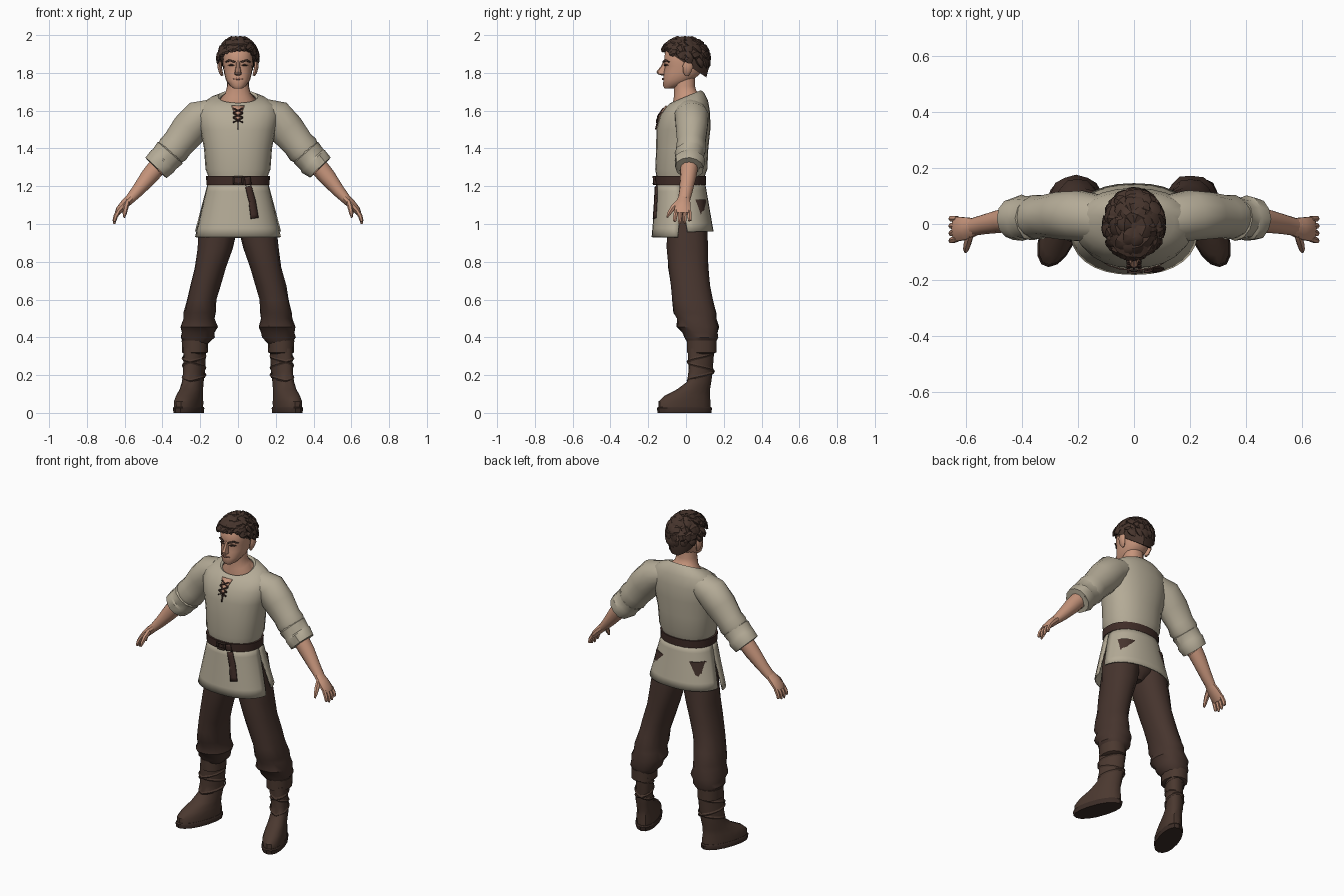
import bpy, bmesh, math, random
from math import sin, cos, pi
from mathutils import Vector
from mathutils.bvhtree import BVHTree

random.seed(4)
if "Cube" in bpy.data.objects:
    bpy.data.objects.remove(bpy.data.objects["Cube"])


def material(name, *rgb):
    m = bpy.data.materials.new(name)
    m.use_nodes = True
    m.diffuse_color = (*rgb, 1)
    m.node_tree.nodes["Principled BSDF"].inputs["Base Color"].default_value = (*rgb, 1)
    return m


linen = material("linen", .46, .41, .31)
skin = material("skin", .57, .30, .20)
lip = material("lip", .38, .17, .12)
cloth = material("dark_cloth", .062, .035, .027)
leather = material("boot_leather", .07, .04, .029)
sole_mat = material("sole_leather", .045, .026, .02)
belt_mat = material("belt_leather", .05, .025, .02)
hair_mat = material("brown_hair", .06, .034, .025)


def sheet(name, rows, mat, closed=True, caps=True, thick=0):
    """Skin a list of equally long point rows with quads."""
    bm = bmesh.new()
    grid = [[bm.verts.new(p) for p in row] for row in rows]
    n = len(grid[0])
    for a, b in zip(grid, grid[1:]):
        for i in range(n if closed else n - 1):
            j = (i + 1) % n
            bm.faces.new((a[i], a[j], b[j], b[i]))
    if closed and caps:
        bm.faces.new(grid[0])
        bm.faces.new(grid[-1])
    bmesh.ops.recalc_face_normals(bm, faces=bm.faces)
    me = bpy.data.meshes.new(name)
    bm.to_mesh(me)
    bm.free()
    me.materials.append(mat)
    me.shade_smooth()
    me.set_sharp_from_angle(angle=math.radians(38))
    ob = bpy.data.objects.new(name, me)
    bpy.context.collection.objects.link(ob)
    if thick:
        mod = ob.modifiers.new("thickness", "SOLIDIFY")
        mod.thickness = thick
        mod.offset = 0
    return ob


def bow(v, p):
    return math.copysign(abs(v) ** (2 / p), v)


def stack(name, rings, mat, n=18, p=2.2, rough=0, caps=True, warp=None):
    """Level rings: x, y, z, x radius, y radius, optional slope along y."""
    rows = []
    for x, y, z, rx, ry, *slope in rings:
        row = []
        for i in range(n):
            a = 2 * pi * i / n
            k = 1 + random.uniform(-rough, rough)
            dy = ry * bow(sin(a), p) * k
            v = Vector((x + rx * bow(cos(a), p) * k, y + dy, z + (slope[0] * dy if slope else 0)))
            row.append(warp(v) if warp else v)
        rows.append(row)
    return sheet(name, rows, mat, caps=caps)


def limb(name, rings, mat, n=12, up=(0, 1, 0), rough=0):
    """Rings square to a path: x, y, z, radius across, radius along up."""
    pts = [Vector(r[:3]) for r in rings]
    rows = []
    for i, r in enumerate(rings):
        t = (pts[min(i + 1, len(pts) - 1)] - pts[max(i - 1, 0)]).normalized()
        u = Vector(up).cross(t).normalized()
        w = t.cross(u)
        rows.append([pts[i] + (u * r[3] * cos(a) + w * r[4] * sin(a)) * (1 + random.uniform(-rough, rough))
                     for a in (2 * pi * k / n for k in range(n))])
    return sheet(name, rows, mat)


def surface(ob):
    me = ob.data
    return BVHTree.FromPolygons([v.co for v in me.vertices], [p.vertices[:] for p in me.polygons])


def strip(name, path, mat, tree, steps=4, lift=.004):
    """Thin band laid on the front of a surface: x, z, half width."""
    rows = []
    for a, b in zip(path, path[1:]):
        for k in range(steps + 1):
            x, z, w = (Vector(a).lerp(Vector(b), k / steps))
            d = Vector((b[0] - a[0], b[1] - a[1])).normalized()
            row = []
            for side in (-1, 0, 1):
                px, pz = x - d.y * w * side, z + d.x * w * side
                hit = tree.ray_cast(Vector((px, -1, pz)), Vector((0, 1, 0)))[0]
                row.append((px, (hit.y if hit else -.1) - lift, pz))
            rows.append(row)
    return sheet(name, rows, mat, closed=False, thick=.008)


# Tunic body with sloping neckline
body = stack("tunic_body", [
    (0, -.03, 1.2, .15, .122), (0, -.028, 1.26, .16, .13), (0, -.025, 1.29, .172, .138),
    (0, -.02, 1.4, .18, .138), (0, -.014, 1.5, .2, .143), (0, -.005, 1.58, .215, .133, .05),
    (0, .005, 1.635, .195, .112, .15), (0, .005, 1.665, .145, .092, .3),
    (0, 0, 1.675, .105, .08, .42), (0, 0, 1.665, .094, .07, .42)], linen, n=24, caps=False)

# Tunic skirt: front and back panels, open at the sides
skirts = {}
for label, mid, low in (("front", -pi / 2, .93), ("back", pi / 2, .96)):
    rows = []
    for k in range(7):
        t = k / 6
        half = pi / 2 - .16 * max(0, t - .25)
        rows.append([(( .155 + .07 * t) * bow(cos(a), 2.3), -.028 + .01 * t + (.125 + .035 * t) * bow(sin(a), 2.3),
                      1.22 + (low - 1.22) * t) for a in (mid - half + 2 * half * i / 14 for i in range(15))])
    skirts[label] = sheet(label + "_skirt", rows, linen, closed=False, thick=.008)

# Belt with buckle and hanging end
belt = stack("belt", [(0, -.03, 1.205, .15, .115), (0, -.03, 1.207, .167, .135),
                      (0, -.03, 1.253, .169, .137), (0, -.03, 1.255, .15, .115)], belt_mat, n=24)
belt_tree, skirt_tree = surface(belt), surface(skirts["front"])
strip("belt_end", [(.055, 1.2, .016), (.075, 1.12, .018), (.088, 1.03, .02)], belt_mat, skirt_tree, lift=.009)
strip("belt_loop", [(.05, 1.25, .015), (.055, 1.2, .017)], belt_mat, belt_tree, lift=.008)
for x in (-.02, .025):
    strip("buckle_side", [(x, 1.262, .005), (x, 1.2, .005)], sole_mat, belt_tree, lift=.007)
for z in (1.212, 1.248):
    strip("buckle_bar", [(-.02, z, .005), (.025, z, .005)], sole_mat, belt_tree, lift=.007)

# Neck, open collar and laces
stack("neck", [(0, 0, 1.58, .1, .07), (0, 0, 1.655, .098, .074, .42), (0, -.005, 1.69, .068, .06, .3),
               (0, -.008, 1.73, .058, .056), (0, -.01, 1.8, .058, .06)], skin)
chest = surface(body)
strip("collar_opening", [(0, 1.625, .034), (0, 1.545, .004)], skin, chest)
strip("collar_seam", [(0, 1.545, .004), (0, 1.5, .002)], belt_mat, chest)
for z in (1.6, 1.575, 1.55):
    for s in (1, -1):
        strip("lace", [(-.026 * s, z + .012, .003), (.026 * s, z - .012, .003)], belt_mat, chest, lift=.01)

# Head, nose and face
head = stack("head", [
    (0, -.09, 1.718, .024, .024), (0, -.072, 1.732, .043, .05), (0, -.042, 1.762, .064, .079),
    (0, -.018, 1.8, .074, .1), (0, -.012, 1.835, .078, .1), (0, -.012, 1.858, .08, .106),
    (0, -.008, 1.91, .079, .104), (0, 0, 1.96, .055, .075)], skin, p=2.3)
stack("nose", [(0, -.11, 1.787, .012, .02), (0, -.124, 1.793, .02, .026), (0, -.127, 1.806, .017, .03),
               (0, -.113, 1.835, .011, .02), (0, -.104, 1.862, .012, .016)], skin, n=8)
face = surface(head)
strip("mouth", [(-.025, 1.767, .002), (0, 1.768, .005), (.025, 1.767, .002)], lip, face, lift=.003)
for s, label in ((1, "left"), (-1, "right")):
    strip(label + "_brow", [(.016 * s, 1.858, .004), (.045 * s, 1.866, .005), (.064 * s, 1.857, .002)],
          hair_mat, face, lift=.005)
    strip(label + "_eye", [(.02 * s, 1.84, .001), (.036 * s, 1.842, .005), (.053 * s, 1.841, .001)],
          hair_mat, face, lift=.003)
    limb(label + "_ear", [(.083 * s, .005, 1.785, .006, .008), (.09 * s, .005, 1.8, .01, .02),
                          (.098 * s, .01, 1.835, .012, .028), (.096 * s, .012, 1.86, .008, .018)], skin, n=8)

# Hair: cap plus swept tufts
stack("hair_cap", [(0, 0, 1.848, .084, .11, -.67), (0, 0, 1.885, .097, .119, -.5),
                   (0, -.003, 1.93, .094, .115, -.2), (0, -.005, 1.965, .07, .088), (0, 0, 1.982, .03, .04)],
      hair_mat, n=14, rough=.04)


def scalp(az, th, lift):
    r = sin(min(th, pi / 2)) * lift - .08 * max(0, th - pi / 2)
    z = cos(th) * .108 * lift if th < pi / 2 else -.1 * (th - pi / 2)
    return Vector((.1 * r * cos(az), -.006 + .122 * r * sin(az), 1.876 + z))


for row, (count, start) in enumerate(((7, .1), (12, .4), (16, .75), (18, 1.1), (16, 1.45))):
    for i in range(count):
        az = 2 * pi * (i + random.random() * .6) / count
        limit = 1.72 + .6 * sin(az)
        th = min(start, limit - .3)
        end = min(th + random.uniform(.5, .7), limit + random.uniform(-.05, .12))
        twist = random.uniform(.1, .35)
        path = [scalp(az + twist * k, th + (end - th) * k, lift)
                for k, lift in ((0, .96), (.4, 1.06), (.75, 1.08), (1, 1.06))]
        wide = random.uniform(.022, .03)
        limb("hair_tuft", [(*q, wide * k, .011 * k) for q, k in zip(path, (.6, 1, .75, .06))],
             hair_mat, n=5, up=path[1] - Vector((0, 0, 1.86)))

for s, label in ((1, "left"), (-1, "right")):
    # Sleeve, rolled cuff and forearm
    limb(label + "_sleeve", [(.13 * s, .02, 1.595, .07, .085), (.2 * s, .03, 1.565, .095, .092),
                             (.26 * s, .03, 1.5, .096, .085), (.32 * s, .027, 1.425, .084, .075),
                             (.345 * s, .025, 1.395, .088, .08), (.37 * s, .022, 1.365, .075, .07)],
         linen, n=14, rough=.03)
    limb(label + "_cuff", [(.35 * s, .02, 1.39, .06, .06), (.36 * s, .02, 1.378, .086, .08),
                           (.392 * s, .02, 1.342, .079, .076), (.4 * s, .02, 1.333, .085, .082),
                           (.435 * s, .018, 1.298, .077, .076), (.432 * s, .018, 1.3, .055, .055)],
         linen, rough=.04)
    limb(label + "_forearm", [(.4 * s, .02, 1.335, .05, .05), (.47 * s, .012, 1.252, .046, .043),
                              (.53 * s, 0, 1.178, .034, .036), (.575 * s, -.01, 1.128, .025, .032)], skin)
    # Palm, fingers and thumb
    limb(label + "_palm", [(.565 * s, -.01, 1.138, .025, .031), (.6 * s, -.016, 1.105, .024, .042),
                           (.628 * s, -.018, 1.075, .02, .045), (.64 * s, -.018, 1.055, .014, .042)], skin, n=10)
    for k in range(4):
        y = -.052 + .023 * k
        drop = (.012, 0, .004, .016)[k]
        limb(label + "_finger", [(.632 * s, y, 1.07, .012, .012), (.648 * s, y * 1.1, 1.04, .012, .012),
                                 (.654 * s, y * 1.15, 1.018, .01, .01),
                                 (.655 * s, y * 1.2, 1 + drop, .005, .005)], skin, n=6)
    limb(label + "_thumb", [(.585 * s, -.035, 1.12, .014, .016), (.595 * s, -.07, 1.085, .014, .015),
                            (.6 * s, -.09, 1.055, .011, .011), (.602 * s, -.1, 1.035, .005, .005)], skin, n=6)

    # Trouser leg with gathered folds
    stack(label + "_trouser_leg", [
        (.085 * s, -.005, 1.13, .09, .11), (.108 * s, .005, .95, .1, .107), (.122 * s, .008, .87, .092, .108),
        (.148 * s, .013, .77, .083, .105), (.175 * s, .024, .67, .08, .103), (.192 * s, .035, .6, .078, .107),
        (.202 * s, .048, .53, .085, .112), (.204 * s, .055, .5, .082, .105), (.207 * s, .063, .455, .1, .112),
        (.211 * s, .075, .425, .088, .094), (.215 * s, .08, .4, .09, .09), (.222 * s, .083, .365, .062, .07)],
        cloth, n=16, rough=.03)

    # Boot: cuff, body, sole and crossed wraps
    stack(label + "_boot_cuff", [(.228 * s, .083, .385, .055, .06), (.228 * s, .083, .383, .07, .08),
                                 (.228 * s, .083, .32, .068, .08), (.23 * s, .083, .312, .052, .06)], leather, n=14)

    def splay(v):
        return Vector((v.x - s * .3 * (v.y - .08), v.y, v.z))

    stack(label + "_boot", [(.235 * s, -.008, .02, .064, .138), (.235 * s, -.008, .06, .065, .138),
                            (.235 * s, .006, .09, .06, .12), (.235 * s, .04, .125, .055, .087),
                            (.236 * s, .07, .165, .053, .064), (.232 * s, .077, .22, .053, .064),
                            (.228 * s, .08, .34, .056, .07)], leather, n=16, warp=splay)
    stack(label + "_sole", [(.235 * s, -.008, 0, .067, .142), (.235 * s, -.008, .025, .07, .146),
                            (.235 * s, -.008, .032, .066, .14)], sole_mat, n=16, warp=splay)
    for turn in (1, -1):
        path = [splay(Vector((.232 * s + .057 * cos(a), .078 + .07 * sin(a), .17 + .15 * k / 24)))
                for k in range(25) for a in [turn * (k / 24 * 3 * pi) - pi / 2]]
        limb(label + "_boot_wrap", [(*q, .005, .009) for q in path], leather, n=4, up=(0, 0, 1))

# Trouser seat joining the legs
stack("trouser_seat", [(0, -.01, 1.2, .13, .1), (0, 0, 1.05, .15, .11), (0, .005, .97, .1, .09),
                       (0, .008, .925, .03, .05)], cloth, n=16)
